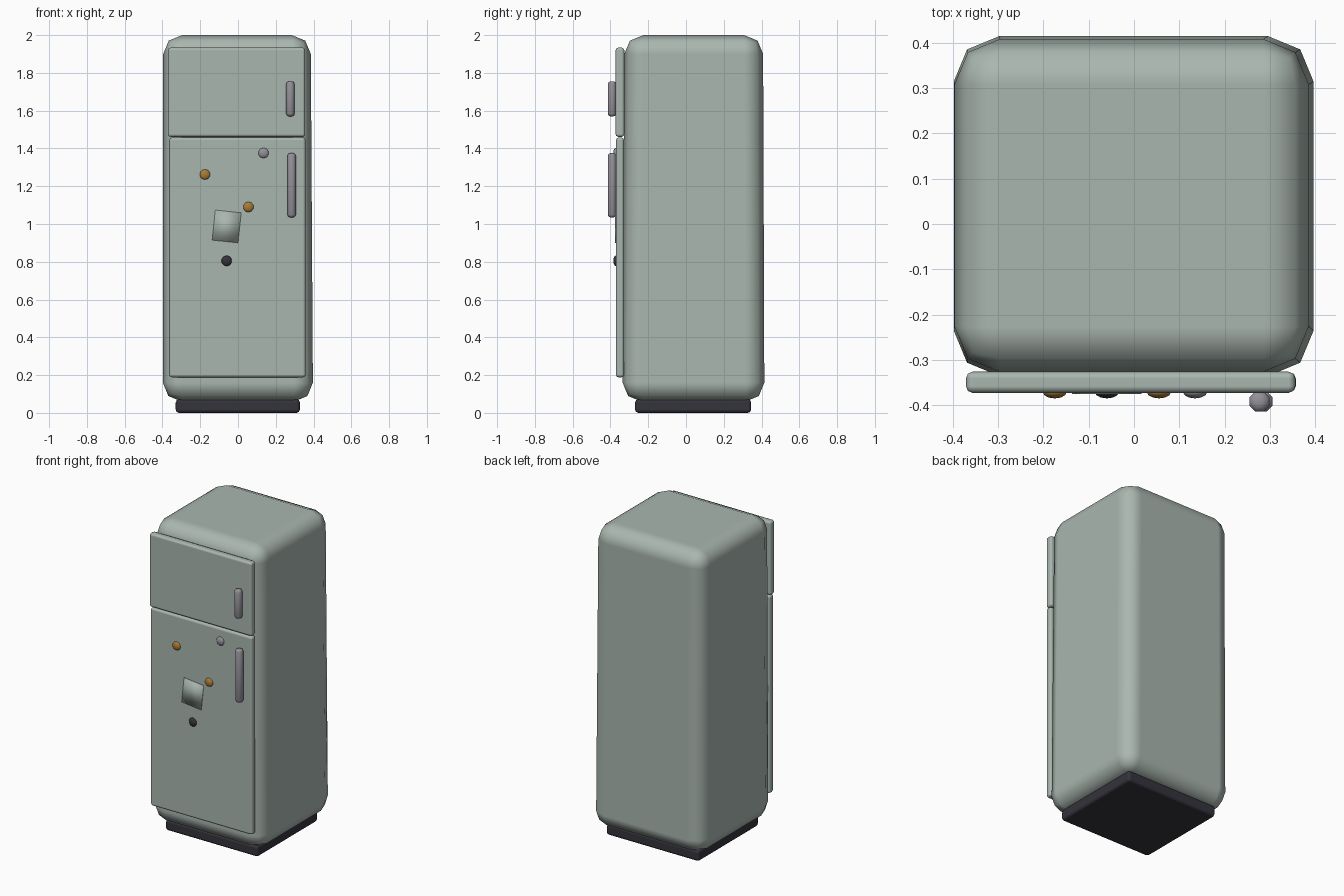
import bpy
import math

cube = bpy.data.objects.get("Cube")
if cube:
    bpy.data.objects.remove(cube, do_unlink=True)


def material(name, rgb):
    mat = bpy.data.materials.new(name)
    mat.use_nodes = True
    mat.diffuse_color = (*rgb, 1)
    mat.node_tree.nodes["Principled BSDF"].inputs["Base Color"].default_value = (*rgb, 1)
    return mat


enamel = material("sage_enamel", (0.40, 0.47, 0.43))
charcoal = material("charcoal", (0.035, 0.033, 0.045))
metal = material("grey_metal", (0.30, 0.28, 0.32))
amber = material("amber", (0.40, 0.20, 0.035))


def finish(obj, name, mat):
    obj.name = name
    obj.data.name = name
    obj.data.materials.append(mat)
    for poly in obj.data.polygons:
        poly.use_smooth = True
    return obj


def bevel(obj, width, segments):
    mod = obj.modifiers.new("rounded_edges", "BEVEL")
    mod.width = width
    mod.segments = segments
    mod.limit_method = "ANGLE"
    mod.harden_normals = True


def box(name, low, high, mat, width=0, segments=2):
    """Box between two corners, with optional rounded edges."""
    bpy.ops.mesh.primitive_cube_add(size=1)
    obj = bpy.context.object
    for v in obj.data.vertices:
        v.co = [a if c < 0 else b for c, a, b in zip(v.co, low, high)]
    finish(obj, name, mat)
    if width:
        bevel(obj, width, segments)
    return obj


# Cabinet, a little narrower at the top, and its plinth
cabinet = box("cabinet", (-0.398, -0.336, 0.06), (0.397, 0.415, 2), enamel, 0.1)
for v in cabinet.data.vertices:
    if v.co.z > 1:
        v.co.x -= 0.012 if v.co.x > 0 else -0.002
        v.co.y += 0.01 if v.co.y < 0 else -0.007
box("plinth", (-0.33, -0.27, 0), (0.328, 0.345, 0.072), charcoal, 0.018)

# Doors
box("fridge_door", (-0.364, -0.371, 0.188), (0.358, -0.328, 1.458), enamel, 0.015)
box("freezer_door", (-0.371, -0.373, 1.461), (0.356, -0.326, 1.934), enamel, 0.015)

# Upright bar handles with rounded ends
for name, x, low, high in (("fridge_handle", 0.284, 1.035, 1.375),
                           ("freezer_handle", 0.277, 1.57, 1.755)):
    bpy.ops.mesh.primitive_cylinder_add(vertices=8, radius=0.024, depth=high - low,
                                        location=(x, -0.392, (low + high) / 2),
                                        rotation=(0, 0, math.pi / 8))
    handle = finish(bpy.context.object, name, metal)
    mod = handle.modifiers.new("rounded_ends", "BEVEL")
    mod.width = 0.014
    mod.segments = 2
    mod.limit_method = "ANGLE"
    mod.angle_limit = math.radians(60)

# Round magnets
for name, x, z, mat in (("upper_amber_magnet", -0.175, 1.262, amber),
                        ("lower_amber_magnet", 0.055, 1.09, amber),
                        ("grey_magnet", 0.135, 1.376, metal),
                        ("dark_magnet", -0.06, 0.805, charcoal)):
    bpy.ops.mesh.primitive_uv_sphere_add(segments=10, ring_count=6, radius=0.028,
                                         location=(x, -0.371, z),
                                         rotation=(math.pi / 2, 0, 0))
    magnet = finish(bpy.context.object, name, mat)
    magnet.scale.z = 0.5

# Tilted paper note
note = box("paper_note", (-0.069, -0.003, -0.08), (0.069, 0.003, 0.08), enamel)
note.location = (-0.06, -0.372, 0.987)
note.rotation_euler.y = math.radians(6)
